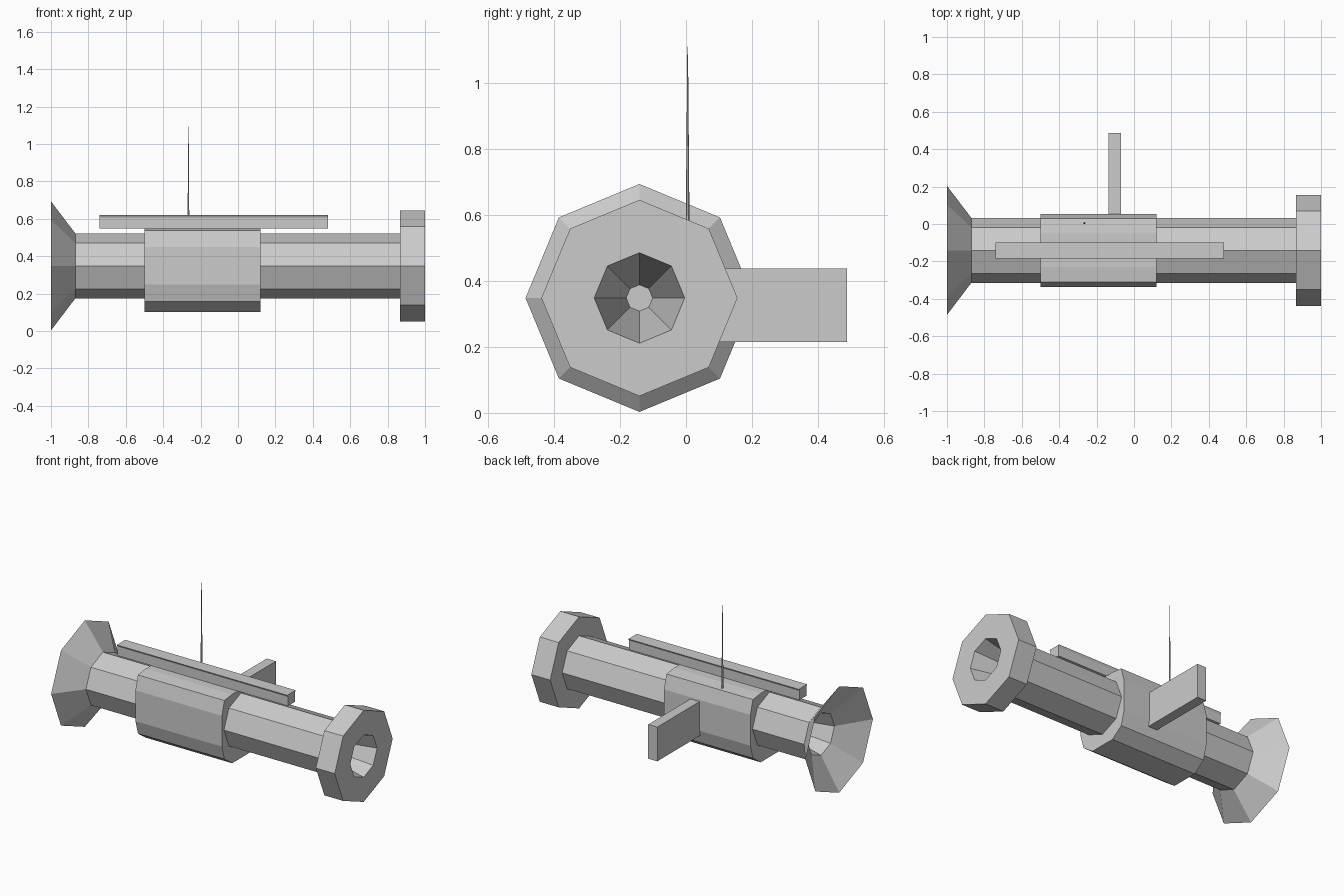
import bpy, bmesh, math
from mathutils import Vector

if "Cube" in bpy.data.objects:
    bpy.data.objects.remove(bpy.data.objects["Cube"])

CY, CZ = -0.141, 0.348   # axis of the barrel


def finish(bm, name):
    bmesh.ops.remove_doubles(bm, verts=bm.verts, dist=1e-5)
    bmesh.ops.recalc_face_normals(bm, faces=bm.faces)
    me = bpy.data.meshes.new(name)
    bm.to_mesh(me)
    bm.free()
    ob = bpy.data.objects.new(name, me)
    bpy.context.collection.objects.link(ob)
    return ob


def lathe(name, profile, n=8):
    """Spin (x, radius) points around the barrel axis."""
    bm = bmesh.new()
    verts = [bm.verts.new((x, CY, CZ + r)) for x, r in profile]
    edges = [bm.edges.new(p) for p in zip(verts, verts[1:])]
    bmesh.ops.spin(bm, geom=verts + edges, cent=(0, CY, CZ), axis=(1, 0, 0),
                   angle=2 * math.pi, steps=n, use_merge=True)
    return finish(bm, name)


def extrude_x(name, half, x0, x1):
    """Mirror half a (y, z) outline about the axis and extrude along x."""
    outline = half + [(-y, z) for y, z in reversed(half)]
    bm = bmesh.new()
    face = bm.faces.new([bm.verts.new((x0, CY + y, CZ + z)) for y, z in outline])
    new = bmesh.ops.extrude_face_region(bm, geom=[face], use_keep_orig=True)["geom"]
    bmesh.ops.translate(bm, vec=(x1 - x0, 0, 0),
                        verts=[v for v in new if isinstance(v, bmesh.types.BMVert)])
    return finish(bm, name)


def box(name, lo, hi):
    lo, hi = Vector(lo), Vector(hi)
    bm = bmesh.new()
    bmesh.ops.create_cube(bm, size=1)
    bmesh.ops.scale(bm, vec=hi - lo, verts=bm.verts)
    bmesh.ops.translate(bm, vec=(lo + hi) / 2, verts=bm.verts)
    return finish(bm, name)


# Main tube, thick front collar and flared rear bell, each with tapering bore
R, BORE, DEEP = 0.174, 0.137, 0.04
lathe("tube", [(-0.87, R), (0.865, R)])
lathe("collar", [(0.865, R), (0.865, 0.297), (1.0, 0.297), (1.0, BORE),
                 (0.6, DEEP), (0.6, 0)])
lathe("flared_bell", [(-0.87, R), (-1.0, 0.345), (-0.87, BORE),
                      (-0.47, DEEP), (-0.47, 0)])

# Faceted housing around the middle
extrude_x("housing", [(0.09, -0.247), (0.17, -0.19), (0.195, -0.1),
                      (0.195, 0.1), (0.17, 0.19), (0.09, 0.2)], -0.5, 0.12)

# Top rail with a slightly wider lip
extrude_x("top_rail", [(0.036, 0.2), (0.036, 0.259), (0.043, 0.272)], -0.74, 0.482)

# Flat side plate
box("side_plate", (-0.135, 0.03, 0.215), (-0.07, 0.487, 0.437))

# Thin tapered antenna
bm = bmesh.new()
bmesh.ops.create_cone(bm, cap_ends=True, segments=6, radius1=0.006, radius2=0.001, depth=0.575)
bmesh.ops.translate(bm, vec=(-0.265, 0.005, 0.535 + 0.575 / 2), verts=bm.verts)
finish(bm, "antenna")
